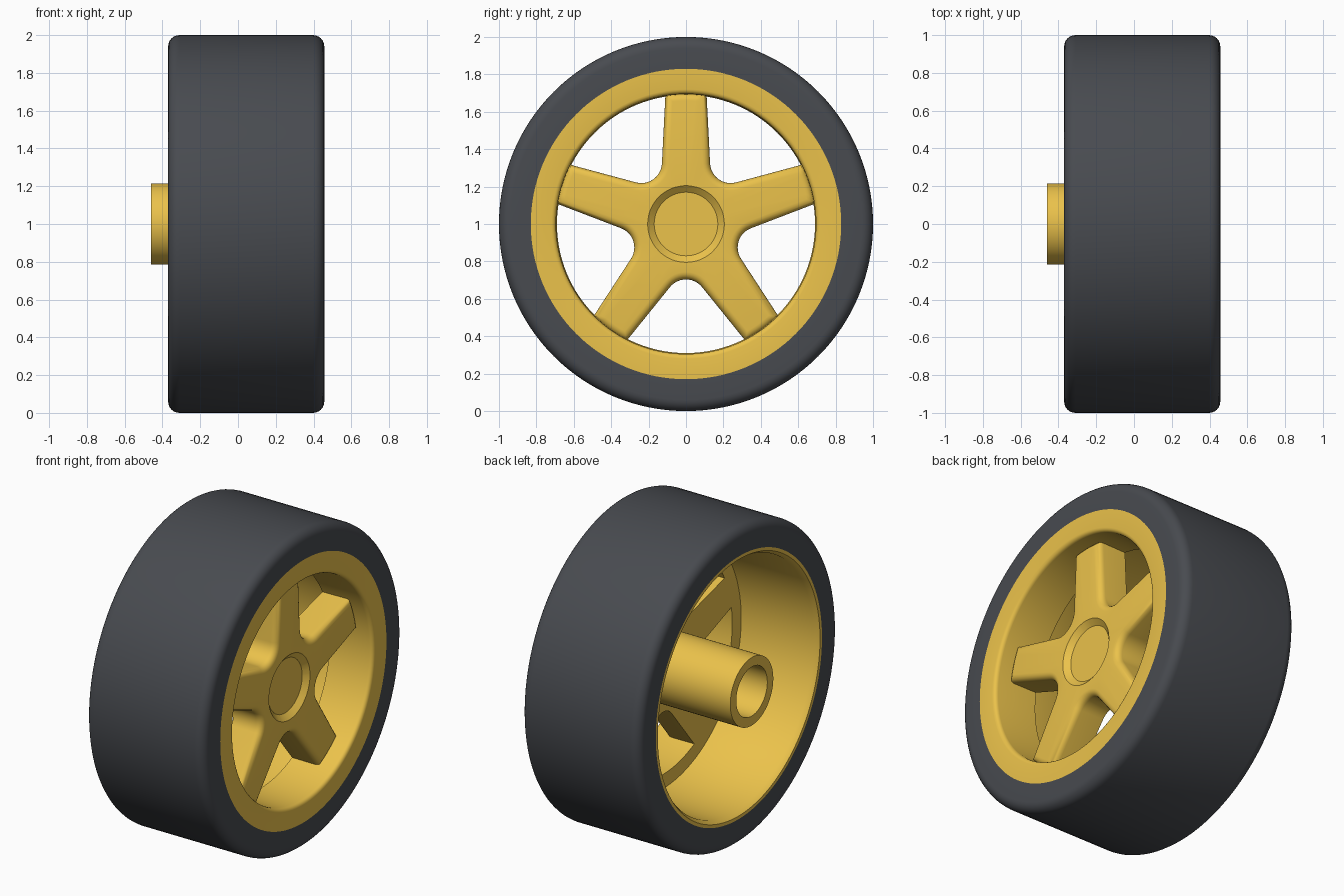
import bpy, bmesh
from math import sin, cos, pi, radians, atan, atan2, asin, hypot, sqrt

if "Cube" in bpy.data.objects:
    bpy.data.objects.remove(bpy.data.objects["Cube"])

AXLE_Z = 1.0


def material(name, color):
    m = bpy.data.materials.new(name)
    m.diffuse_color = color
    m.use_nodes = True
    m.node_tree.nodes["Principled BSDF"].inputs["Base Color"].default_value = m.diffuse_color
    return m


GOLD = material("gold", (0.83, 0.54, 0.07, 1))
RUBBER = material("rubber", (0.065, 0.07, 0.08, 1))


def loft(name, rings, mat, cap=False):
    """Join rings of (x, y, z) points; cap both ends or close the loop."""
    bm = bmesh.new()
    loops = [[bm.verts.new((x, y, z + AXLE_Z)) for x, y, z in ring] for ring in rings]
    n = len(loops[0])
    pairs = list(zip(loops, loops[1:]))
    if cap:
        bm.faces.new(loops[0])
        bm.faces.new(loops[-1])
    else:
        pairs.append((loops[-1], loops[0]))
    for a, b in pairs:
        for i in range(n):
            j = (i + 1) % n
            bm.faces.new((a[i], a[j], b[j], b[i]))
    bmesh.ops.recalc_face_normals(bm, faces=bm.faces)
    me = bpy.data.meshes.new(name)
    bm.to_mesh(me)
    bm.free()
    me.materials.append(mat)
    ob = bpy.data.objects.new(name, me)
    bpy.context.collection.objects.link(ob)
    bpy.ops.object.select_all(action='DESELECT')
    ob.select_set(True)
    bpy.context.view_layer.objects.active = ob
    bpy.ops.object.shade_smooth_by_angle(angle=radians(35))
    return ob


def circle(x, r, angles):
    return [(x, r * cos(a), r * sin(a)) for a in angles]


def lathe(name, profile, mat, n=128, cap=False):
    angles = [2 * pi * i / n for i in range(n)]
    return loft(name, [circle(x, r, angles) for x, r in profile], mat, cap)


def corner(cx, cr, rad, a0, a1, n=6):
    """Rounded corner of a lathe profile."""
    return [(cx + rad * cos(radians(a0 + (a1 - a0) * i / n)),
             cr + rad * sin(radians(a0 + (a1 - a0) * i / n))) for i in range(n + 1)]


# Tyre
B, F = -0.37, 0.457
lathe("tyre", [(B, 0.83)] + corner(B + 0.06, 0.94, 0.06, 180, 90)
      + corner(F - 0.06, 0.94, 0.06, 90, 0) + [(F, 0.83)], RUBBER)

# Rim with a rounded front lip and a wider barrel behind
lathe("rim", [(B, 0.83), (F, 0.83)] + corner(F - 0.025, 0.72, 0.025, 0, -90, 4)
      + [(0.16, 0.69), (0.16, 0.78), (-0.34, 0.79), (B, 0.81)], GOLD)

# Axle tube with blind bore
lathe("axle_tube", [(0.18, 0.215), (-0.46, 0.215), (-0.46, 0.155), (0.10, 0.155)],
      GOLD, n=64, cap=True)


# Five-spoke star outline, shrunk inward by d for the rounded front edge
TAPER, FILLET, HALF = 0.05, 0.11, radians(36)


def star(d):
    pts = []
    w0, f, tip = 0.145 - d, FILLET + d, 0.70 - d
    dist = (f * sqrt(1 + TAPER ** 2) + w0) / (sin(HALF) + TAPER * cos(HALF))
    spread = radians(54) - atan(TAPER)
    tip_angle = asin((w0 - TAPER * tip) / tip)
    for k in range(5):
        base = pi / 2 + k * 2 * pi / 5
        for i in range(7):                      # spoke tip
            a = base + tip_angle * (i / 3 - 1)
            pts.append((tip * cos(a), tip * sin(a)))
        phi = base + HALF
        for i in range(13):                     # valley between spokes
            a = phi + pi + spread * (1 - i / 6)
            pts.append((dist * cos(phi) + f * cos(a), dist * sin(phi) + f * sin(a)))
    return pts


def star_ring(x, d):
    return [(x, y, z) for y, z in star(d)]


# Spokes with recessed centre cap
FACE, EDGE = 0.36, 0.04
angles = [atan2(z, y) for y, z in star(EDGE)]
rings = [circle(0.16, 0.20, angles), star_ring(0.16, 0)]
for i in range(6):
    t = i / 5 * pi / 2
    rings.append(star_ring(FACE - EDGE * (1 - sin(t)), EDGE * (1 - cos(t))))
rings += [circle(FACE, 0.205, angles), circle(FACE - 0.03, 0.17, angles)]
loft("spokes", rings, GOLD, cap=True)
